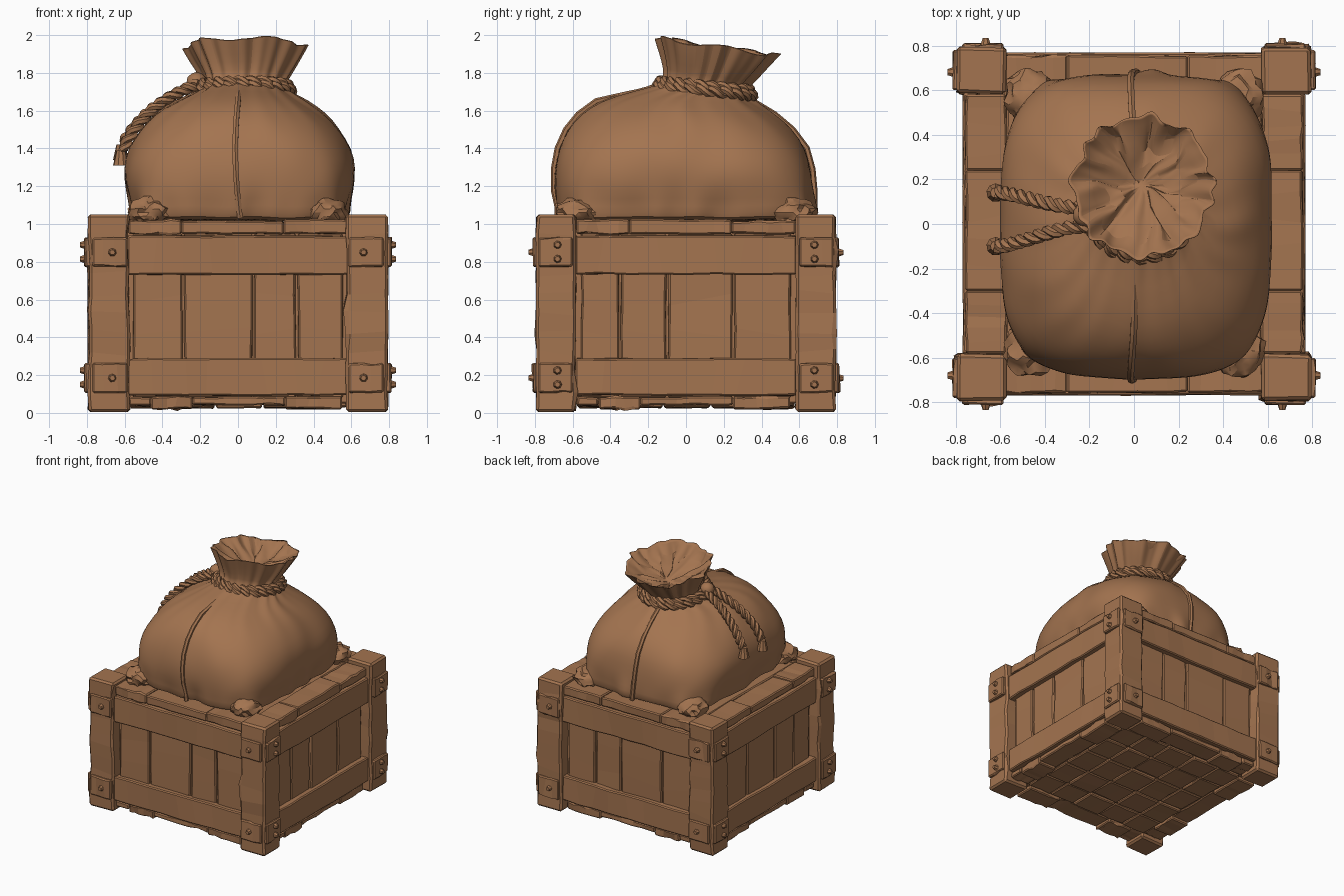
import bpy, bmesh, math, random
from mathutils import Vector, noise

random.seed(7)
if "Cube" in bpy.data.objects:
    bpy.data.objects.remove(bpy.data.objects["Cube"])

brown = bpy.data.materials.new("warm_brown")
brown.use_nodes = True
colour = (0.37, 0.175, 0.08, 1)
brown.diffuse_color = colour
brown.node_tree.nodes["Principled BSDF"].inputs["Base Color"].default_value = colour


def shade(obj, degrees):
    bpy.ops.object.select_all(action='DESELECT')
    obj.select_set(True)
    bpy.context.view_layer.objects.active = obj
    bpy.ops.object.shade_smooth_by_angle(angle=math.radians(degrees))


def finish(name, bm, smooth=None):
    bmesh.ops.recalc_face_normals(bm, faces=bm.faces)
    mesh = bpy.data.meshes.new(name)
    bm.to_mesh(mesh)
    bm.free()
    mesh.materials.append(brown)
    obj = bpy.data.objects.new(name, mesh)
    bpy.context.collection.objects.link(obj)
    if smooth:
        shade(obj, smooth)
    return obj


def board(name, x, y, z, chip=0.008, cuts=4, bevel=0.008):
    """Hand-hewn board between two limits on each axis: a box with worn long edges."""
    size = [abs(pair[1] - pair[0]) for pair in (x, y, z)]
    mid = Vector(sum(pair) / 2 for pair in (x, y, z))
    axis = size.index(max(size))
    bm = bmesh.new()
    bmesh.ops.create_cube(bm, size=1)
    bmesh.ops.scale(bm, verts=bm.verts, vec=size)
    along = [e for e in bm.edges if abs(e.verts[0].co[axis] - e.verts[1].co[axis]) > 1e-5]
    if cuts:
        bmesh.ops.subdivide_edges(bm, edges=along, cuts=cuts)
    for v in bm.verts:
        for i in range(3):
            if i != axis:
                v.co[i] -= math.copysign(random.random() ** 2 * chip, v.co[i])
            elif abs(v.co[i]) < size[i] * 0.49:
                v.co[i] += random.uniform(-0.2, 0.2) * size[i] / (cuts + 1)
    sharp = [e for e in bm.edges if e.calc_face_angle(0) > 0.8]
    bmesh.ops.bevel(bm, geom=sharp, offset=bevel, segments=1, affect='EDGES')
    bmesh.ops.translate(bm, verts=bm.verts, vec=mid)
    return finish(name, bm)


def wall_board(name, axis, sign, span, depth, z, **kw):
    """Board on one of four walls: span runs along the wall, depth runs outwards."""
    across = (depth[0] * sign, depth[1] * sign)
    x, y = (span, across) if axis == 'y' else (across, span)
    board(name, x, y, z, **kw)


def pairs(values):
    return list(zip(values, values[1:]))


# Crate core and walls
core = (-.7, .7)
board("crate_core", core, core, (.05, .97), chip=0, cuts=0)
splits = {'y': [-.56, -.29, .08, .31, .56], 'x': [-.56, -.35, -.1, .25, .56]}
for axis in splits:
    for sign in (-1, 1):
        for a, b in pairs(splits[axis]):
            face = .73 + random.uniform(-.006, .004)
            wall_board("wall_plank", axis, sign, (a + .003, b - .003), (.68, face), (.08, .95))
        for z in ((.09, .29), (.73, .94)):
            wall_board("wall_rail", axis, sign, (-.585, .585), (.7, .77), z, cuts=7)
        for span in pairs([-.58, -.3, .24, .58]):
            top = 1.02 + random.uniform(-.012, .008)
            wall_board("lid_edge_board", axis, sign, span, (.57, .758), (.945, top))
        for i, span in enumerate(pairs([-.58, -.46, -.24, .25, .55])):
            low = .018 if i % 2 else .038
            wall_board("base_edge_board", axis, sign, span, (.58, .75), (low, .088))

# Lid planks and base slabs
cells = pairs([-.58, -.36, -.12, .13, .36, .58])
gap = .004
for a, b in cells:
    x = (a + gap, b - gap)
    board("lid_plank", x, (-.575, .575), (.95, 1.01 + random.uniform(-.01, .005)), cuts=5)
    for c, d in cells:
        board("base_slab", x, (c + gap, d - gap), (.02 + random.uniform(0, .015), .07), cuts=1)


# Corner posts with plates and bolts
def bolt(centre, direction):
    bm = bmesh.new()
    bmesh.ops.create_cone(bm, cap_ends=True, segments=7, radius1=.024, radius2=.014, depth=.03)
    turn = Vector((0, 0, 1)).rotation_difference(Vector(direction))
    bmesh.ops.rotate(bm, verts=bm.verts, matrix=turn.to_matrix())
    bmesh.ops.translate(bm, verts=bm.verts, vec=centre)
    finish("bolt", bm)


for sx in (-1, 1):
    for sy in (-1, 1):
        def corner(name, x, y, z, **kw):
            board(name, [v * sx for v in x], [v * sy for v in y], z, **kw)

        corner("corner_post", (.57, .796), (.58, .796), (.005, 1.05), cuts=9, chip=.012, bevel=.014)
        for z in (.185, .85):
            height = (z - .08, z + .08)
            corner("front_plate", (.585, .77), (.77, .812), height, cuts=2)
            corner("side_plate", (.77, .815), (.6, .78), height, cuts=2)
            bolt((.665 * sx, .818 * sy, z), (0, sy, 0))
            for dz in (-.035, .04):
                bolt((.822 * sx, .68 * sy, z + dz), (sx, 0, 0))

# Sack outline: height, centre y, half width, half depth
outline = [
    (1.012, 0, .50, .60), (1.03, 0, .575, .675), (1.09, 0, .57, .675), (1.18, -.01, .60, .685),
    (1.29, -.015, .615, .68), (1.4, -.02, .59, .655), (1.5, -.035, .53, .595), (1.58, -.05, .455, .515),
    (1.65, -.06, .35, .41), (1.69, .02, .265, .31), (1.725, .1, .20, .205), (1.78, .12, .225, .225),
    (1.87, .15, .28, .275), (1.955, .17, .325, .325)]
inside = [(1.82 + .13 * f ** 3, .17, .325 * f, .325 * f) for f in (.95, .75, .55, .33, .1)]
SEG = 96


def pleat(t):
    return .6 * math.sin(15 * t + 1.5 * math.sin(3 * t)) + .5 * math.sin(8 * t + 2) + .3 * math.sin(23 * t)


bm = bmesh.new()
loops = []
for k, (z, cy, rx, ry) in enumerate(outline + inside):
    square = max(2, 4.4 - 3.6 * (z - 1))
    fold = .065 * math.exp(-((min(z, 1.8) - 1.8) / .16) ** 2) + (.025 if z < 1.1 else 0)
    tilt = .15 * min(max((z - 1.66) / .1, 0), 1)
    loop = []
    for s in range(SEG):
        t = 2 * math.pi * s / SEG
        c, d = math.cos(t), math.sin(t)
        r = (1 + fold * pleat(t)) / (abs(c) ** square + abs(d) ** square) ** (1 / square)
        p = Vector((.01 + .03 * tilt / .15 + rx * r * c, cy + ry * r * d, z - tilt * ry * r * d))
        if z < 1.7:
            p += noise.noise_vector(p * 5) * .012
        elif k > len(outline):
            p += noise.noise_vector(p * 15) * .06
        elif z > 1.85:
            p.z += .012 * math.sin(5 * t + 1)
        loop.append(bm.verts.new(p))
    loops.append(loop)
for a, b in pairs(loops):
    for s in range(SEG):
        q = (s + 1) % SEG
        bm.faces.new((a[s], a[q], b[q], b[s]))
bm.faces.new(loops[0][::-1])
bm.faces.new(loops[-1])
sack = finish("sack", bm, 35)
soften = sack.modifiers.new("soften", 'SUBSURF')
soften.levels = soften.render_levels = 1

# Gathered ears at the lower sack corners
for sx in (-1, 1):
    for sy in (-1, 1):
        bm = bmesh.new()
        bmesh.ops.create_icosphere(bm, subdivisions=3, radius=1)
        for v in bm.verts:
            v.co *= 1 + .3 * noise.noise(v.co * 2.5 + Vector((sx, sy, 0)))
            v.co = Vector((.47 * sx + v.co.x * .11, .57 * sy + v.co.y * .12, 1.06 + max(v.co.z, -.6) * .075))
        finish("sack_ear", bm, 30)


def tube(name, points, radius, cyclic=False):
    data = bpy.data.curves.new(name, 'CURVE')
    data.dimensions = '3D'
    data.bevel_depth, data.bevel_resolution, data.use_fill_caps = radius, 1, True
    line = data.splines.new('POLY')
    line.points.add(len(points) - 1)
    for dot, p in zip(line.points, points):
        dot.co = (*p, 1)
    line.use_cyclic_u = cyclic
    data.materials.append(brown)
    obj = bpy.data.objects.new(name, data)
    bpy.context.collection.objects.link(obj)
    bpy.ops.object.select_all(action='DESELECT')
    obj.select_set(True)
    bpy.context.view_layer.objects.active = obj
    bpy.ops.object.convert(target='MESH')
    shade(bpy.context.view_layer.objects.active, 40)


# Front and back seams follow the sack outline
for sy in (-1, 1):
    tube("sack_seam", [(.015 - .03 * math.sin(4 * z - 4), cy + sy * (ry + .004), z)
                       for z, cy, rx, ry in outline[1:11]], .017)


def rope(name, path, turns, cyclic=False):
    """Two strands twisted around a path."""
    count = len(path)
    for phase in (0, math.pi):
        strand = []
        for i, p in enumerate(path):
            before = path[i - 1] if cyclic else path[max(i - 1, 0)]
            after = path[(i + 1) % count] if cyclic else path[min(i + 1, count - 1)]
            tangent = (after - before).normalized()
            u = tangent.cross(Vector((.1, .3, 1))).normalized()
            a = 2 * math.pi * turns * i / (count if cyclic else count - 1) + phase
            strand.append(p + (u * math.cos(a) + tangent.cross(u) * math.sin(a)) * .016)
        tube(name, strand, .019, cyclic)


# Rope around the neck, its knot and two hanging tails
angles = [2 * math.pi * i / 120 for i in range(120)]
for z, r in ((1.73, .235), (1.705, .25)):
    rope("neck_rope", [Vector((.03 + r * math.cos(t), .1 + r * math.sin(t), z - .1 * r * math.sin(t)))
                       for t in angles], 12, True)
bm = bmesh.new()
bmesh.ops.create_icosphere(bm, subdivisions=2, radius=.055)
bmesh.ops.translate(bm, verts=bm.verts, vec=(-.22, .04, 1.75))
finish("rope_knot", bm, 40)
for start, end, low in ((.07, .14, 1.42), (-.01, -.1, 1.39)):
    a, b, c, d = map(Vector, ((-.21, start, 1.74), (-.36, start, 1.69), (-.53, end, 1.58), (-.61, end, low)))
    path = []
    for i in range(49):
        t = i / 48
        m = 1 - t
        path.append(a * m**3 + b * 3 * m * m * t + c * 3 * m * t * t + d * t**3)
    rope("rope_tail", path, 5)
    bm = bmesh.new()
    bmesh.ops.create_cone(bm, cap_ends=True, segments=9, radius1=.042, radius2=.024, depth=.08)
    bmesh.ops.translate(bm, verts=bm.verts, vec=d + Vector((-.01, 0, -.04)))
    finish("rope_tassel", bm, 30)
